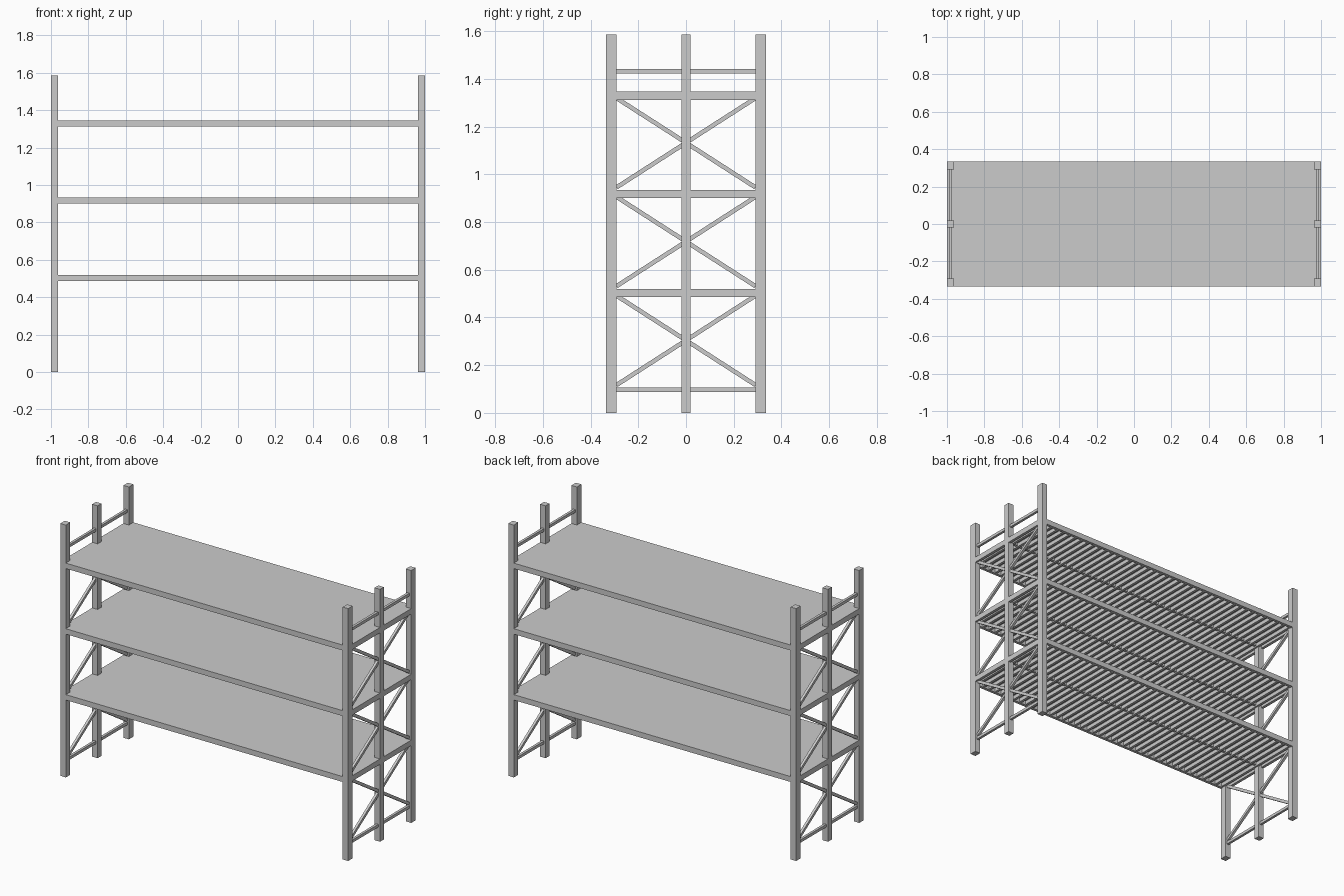
import bpy
import math

if "Cube" in bpy.data.objects:
    bpy.data.objects.remove(bpy.data.objects["Cube"])

L, W, H = 1.0, 0.335, 1.585           # half length, half depth, height
PX, PY = 0.038, 0.044                 # post section
SHELVES = (0.486, 0.90, 1.312)        # shelf undersides
TH = 0.034                            # shelf frame height


def box(name, lo, hi, rot_x=0.0):
    bpy.ops.mesh.primitive_cube_add(size=1, location=[(a + b) / 2 for a, b in zip(lo, hi)])
    ob = bpy.context.object
    ob.name = name
    ob.scale = [b - a for a, b in zip(lo, hi)]
    bpy.ops.object.transform_apply(location=False, rotation=False, scale=True)
    ob.rotation_euler.x = rot_x
    return ob


def span(s, a, b):
    return (a, b) if s > 0 else (-b, -a)


# End frames: posts, rails and crossed braces
for s, side in ((-1, "left"), (1, "right")):
    x0, x1 = span(s, L - PX, L)
    for y0, y1, n in ((-W, -W + PY, "front"), (-0.019, 0.019, "middle"), (W - PY, W, "back")):
        box(f"{side}_{n}_post", (x0, y0, 0), (x1, y1, H))
    r0, r1 = span(s, L - 0.028, L - 0.012)
    inner = W - PY
    for z, n in ((0.088, "lower"), (1.422, "upper")):
        box(f"{side}_{n}_rail", (r0, -inner, z), (r1, inner, z + 0.018))
    half = math.hypot(inner, 0.187)
    ang = math.atan2(0.187, inner)
    for zc in (0.304, 0.718, 1.132):
        for d in (-1, 1):
            box(f"{side}_brace", (r0, -half, zc - 0.009), (r1, half, zc + 0.009), d * ang)

# Shelves: deck, edge beams and ribs underneath
for z in SHELVES:
    top = z + TH
    box("shelf_deck", (-L, -W, top - 0.006), (L, W, top))
    for s in (-1, 1):
        y0, y1 = span(s, W - 0.018, W)
        box("shelf_long_beam", (-L, y0, z), (L, y1, top - 0.006))
        x0, x1 = span(s, L - 0.018, L)
        box("shelf_end_beam", (x0, -W + 0.018, z), (x1, W - 0.018, top - 0.006))
    box("shelf_centre_beam", (-L + 0.018, -0.008, z + 0.012), (L - 0.018, 0.008, top - 0.006))
    rib = box("shelf_ribs", (-0.967, -W + 0.018, z + 0.004), (-0.951, W - 0.018, top - 0.006))
    arr = rib.modifiers.new("repeat", 'ARRAY')
    arr.use_relative_offset = False
    arr.use_constant_offset = True
    arr.constant_offset_displace = (1.918 / 40, 0, 0)
    arr.count = 41
